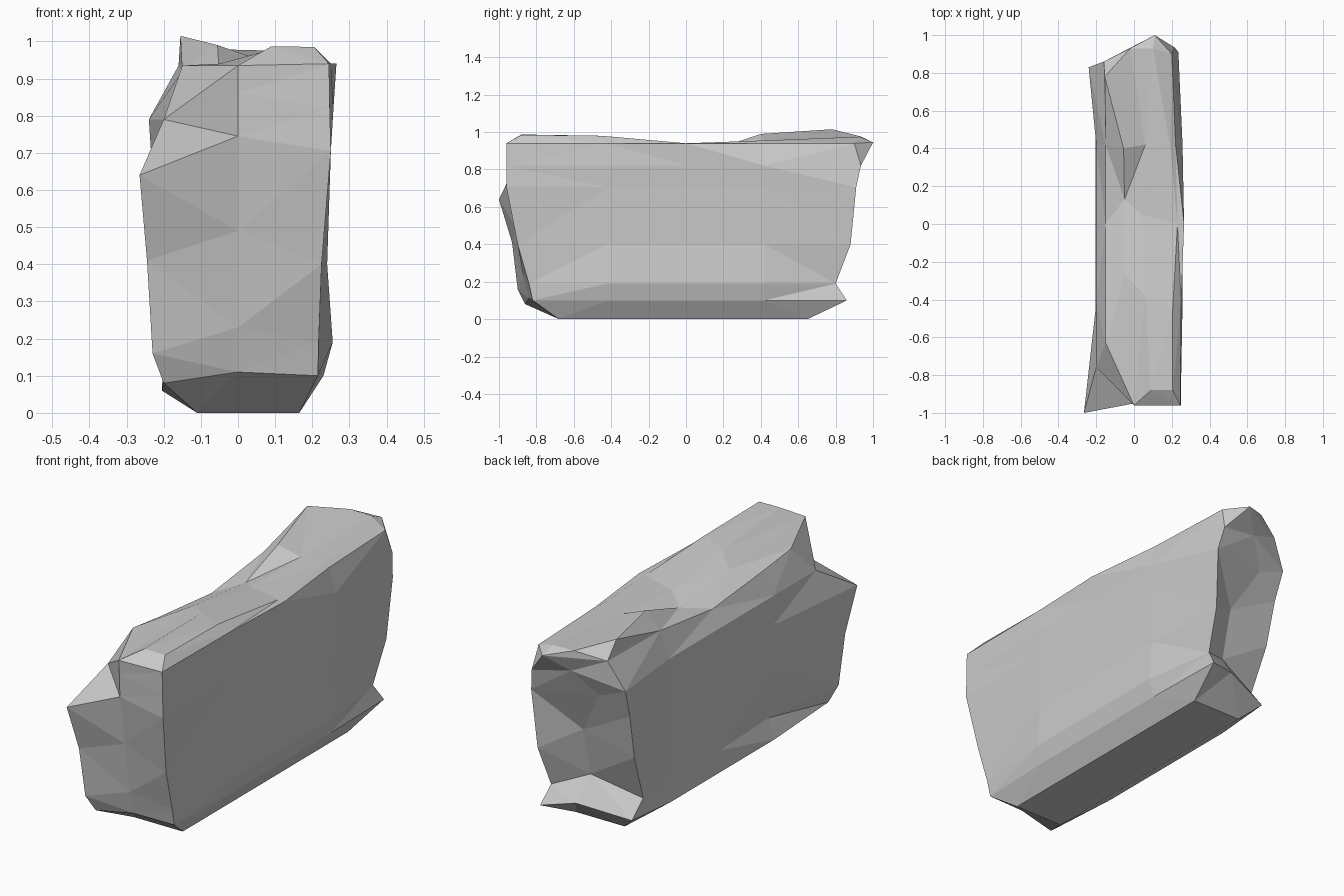
import bpy, bmesh

if "Cube" in bpy.data.objects:
    bpy.data.objects.remove(bpy.data.objects["Cube"])

SIDE_Y = (-0.42, 0.0, 0.42)

# Horizontal rings: z left/front mid/right/back mid, x left (front, mid, back), x right (front, mid, back),
# front y (left, mid, right), back y (right, mid, left), back middle x
LEVELS = [
    ((0.00, 0.00, 0.00, 0.00), (-.11, -.11, -.11), (.165, .165, .165), (-.68, -.68, -.68), (.65, .65, .65), .03),
    ((0.08, 0.11, 0.10, 0.13), (-.20, -.205, -.20), (.215, .23, .22), (-.86, -.84, -.82), (.86, .80, .72), .06),
    ((0.16, 0.23, 0.19, 0.25), (-.23, -.19, -.20), (.217, .255, .20), (-.90, -.87, -.84), (.80, .71, .63), .04),
    ((0.41, 0.49, 0.40, 0.50), (-.245, -.20, -.22), (.225, .24, .22), (-.93, -.91, -.90), (.88, .77, .73), .04),
    ((0.64, 0.745, 0.705, 0.73), (-.265, -.20, -.23), (.25, .25, .235), (-1.0, -.95, -.96), (.91, .83, .78), -.09),
    ((0.79, 0.86, 0.82, 0.86), (-.20, -.20, -.24), (.247, .257, .215), (-.76, -.955, -.96), (.935, .91, .83), .01),
    ((0.935, 0.935, 0.94, 0.945), (-.15, -.15, -.16), (.245, .25, .20), (-.63, -.96, -.96), (.90, 1.0, .86), .11),
]


def make_ring(bm, level):
    (zl, zf, zr, zb), left, right, front, back, back_x = level
    pts = [(left[0], front[0], zl), (0, front[1], zf), (right[0], front[2], zr)]
    pts += [(right[1], y, zr) for y in SIDE_Y]
    pts += [(right[2], back[0], zr), (back_x, back[1], zb), (left[2], back[2], zl)]
    pts += [(left[1], y, zl) for y in reversed(SIDE_Y)]
    return [bm.verts.new(p) for p in pts]


bm = bmesh.new()

# Walls and underside
rings = [make_ring(bm, lv) for lv in LEVELS]
n = len(rings[0])
for lo, hi in zip(rings, rings[1:]):
    for k in range(n):
        j = (k + 1) % n
        bm.faces.new((lo[k], lo[j], hi[j], hi[k]))
bm.faces.new(rings[0][::-1])

# Low ledge along the left foot
for k in (9, 10, 11):
    rings[1][k].co.z = 0.06
rings[2][11].co.x = -0.17

# Sunken left shoulder below the crest, right rim pinched at the rear
top = rings[-1]
for k, z in ((9, 0.92), (10, 0.87), (11, 0.91)):
    top[k].co.z = z
top[4].co.x = 0.265
top[5].co.x = 0.22

# Uneven top: saddle in the middle, crest at the rear left
fm, bmid = top[1], top[7]
left = [top[k] for k in (0, 11, 10, 9, 8)]
right = [top[k] for k in (2, 3, 4, 5, 6)]
ridge = [fm] + [bm.verts.new(p) for p in
                ((-.05, -.27, .94), (-.05, .13, .90), (-.055, .40, .99), (-.155, .78, 1.015))]
middle = [bm.verts.new(p) for p in
          ((.09, -.88, .987), (.06, -.38, .97), (.04, .05, .93), (.06, .42, .95), (-.02, .93, .978))]
rim = [bm.verts.new(p) for p in
       ((.205, -.88, .985), (.205, -.45, .98), (.23, .0, .94), (.19, .42, .955), (.10, .93, .975))]
for p, q in ((left, ridge), (ridge, middle), (middle, rim), (rim, right)):
    for i in range(4):
        bm.faces.new((p[i], q[i], q[i + 1], p[i + 1]))

# Close the top at both ends
for face in ((fm, right[0], rim[0], middle[0]), (left[4], ridge[4], middle[4]),
             (left[4], middle[4], bmid), (middle[4], rim[4], bmid), (rim[4], right[4], bmid)):
    bm.faces.new(face)

# Flat facets
bmesh.ops.triangulate(bm, faces=bm.faces[:])
bmesh.ops.recalc_face_normals(bm, faces=bm.faces[:])
mesh = bpy.data.meshes.new("rock_slab")
bm.to_mesh(mesh)
bm.free()
bpy.context.collection.objects.link(bpy.data.objects.new("rock_slab", mesh))
